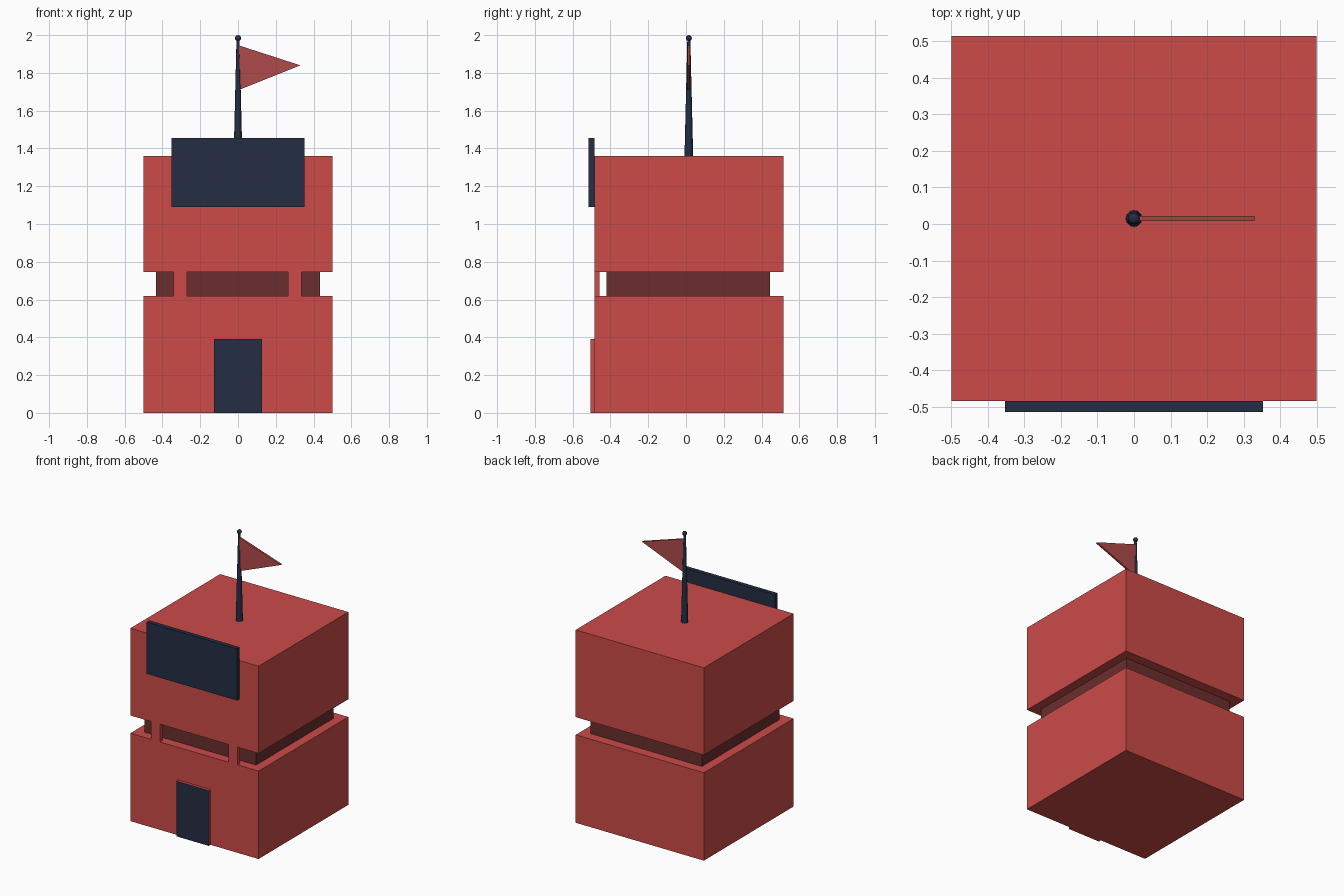
import bpy
import bmesh

cube = bpy.data.objects.get("Cube")
if cube:
    bpy.data.objects.remove(cube, do_unlink=True)


def material(name, rgb):
    m = bpy.data.materials.new(name)
    m.use_nodes = True
    m.diffuse_color = (*rgb, 1)
    m.node_tree.nodes["Principled BSDF"].inputs["Base Color"].default_value = (*rgb, 1)
    return m


RED = material("wall red", (0.604, 0.07, 0.066))
DARK_RED = material("recess dark red", (0.147, 0.027, 0.027))
FLAG_RED = material("flag red", (0.43, 0.07, 0.067))
NAVY = material("navy", (0.017, 0.027, 0.057))


def box(name, x, y, z, *mats):
    """Box from (min, max) ranges on each axis."""
    bpy.ops.mesh.primitive_cube_add(size=1, location=[sum(r) / 2 for r in (x, y, z)])
    ob = bpy.context.object
    ob.name = name
    ob.scale = [r[1] - r[0] for r in (x, y, z)]
    bpy.ops.object.transform_apply(location=False, rotation=False, scale=True)
    for m in mats:
        ob.data.materials.append(m)
    return ob


FRONT, BACK, MID = -0.485, 0.515, 0.015
LEDGE, SOFFIT, ROOF = 0.62, 0.745, 1.36

# Two storeys with a recessed core between them
box("lower_storey", (-0.5, 0.5), (FRONT, BACK), (0, LEDGE), RED)
box("upper_storey", (-0.5, 0.5), (FRONT, BACK), (SOFFIT, ROOF), RED)
box("recessed_core", (-0.435, 0.435), (-0.42, 0.445), (LEDGE, SOFFIT), DARK_RED)

# Thin front pillars in the gap
for side, x in (("right", -0.305), ("left", 0.3)):
    box(side + "_pillar", (x - 0.036, x + 0.036), (FRONT, -0.457), (LEDGE, SOFFIT), RED)

# Door slab: red edges, navy front face
door = box("door", (-0.126, 0.126), (-0.505, FRONT), (0, 0.39), RED, NAVY)
for face in door.data.polygons:
    face.material_index = int(face.normal.y < -0.5)

# Sign board rising above the roof edge
box("sign_board", (-0.353, 0.353), (-0.515, FRONT), (1.09, 1.455), NAVY)

# Tapered flagpole and ball finial
bpy.ops.mesh.primitive_cone_add(vertices=12, radius1=0.023, radius2=0.008,
                                depth=0.62, location=(0, MID, ROOF + 0.31))
pole = bpy.context.object
pole.name = "flagpole"
bpy.ops.mesh.primitive_uv_sphere_add(segments=12, ring_count=8, radius=0.016,
                                     location=(0, MID, 1.984))
ball = bpy.context.object
ball.name = "pole_ball"
for ob in (pole, ball):
    ob.data.materials.append(NAVY)
    bpy.ops.object.select_all(action="DESELECT")
    ob.select_set(True)
    bpy.context.view_layer.objects.active = ob
    bpy.ops.object.shade_smooth_by_angle()

# Triangular pennant, extruded to a thin slab
bm = bmesh.new()
tri = bm.faces.new([bm.verts.new((x, MID - 0.007, z))
                    for x, z in ((0.006, 1.71), (0.33, 1.84), (0.006, 1.945))])
ext = bmesh.ops.extrude_face_region(bm, geom=[tri], use_keep_orig=True)
bmesh.ops.translate(bm, vec=(0, 0.014, 0),
                    verts=[v for v in ext["geom"] if isinstance(v, bmesh.types.BMVert)])
bmesh.ops.recalc_face_normals(bm, faces=bm.faces)
mesh = bpy.data.meshes.new("pennant")
bm.to_mesh(mesh)
bm.free()
mesh.materials.append(FLAG_RED)
bpy.context.collection.objects.link(bpy.data.objects.new("pennant", mesh))
